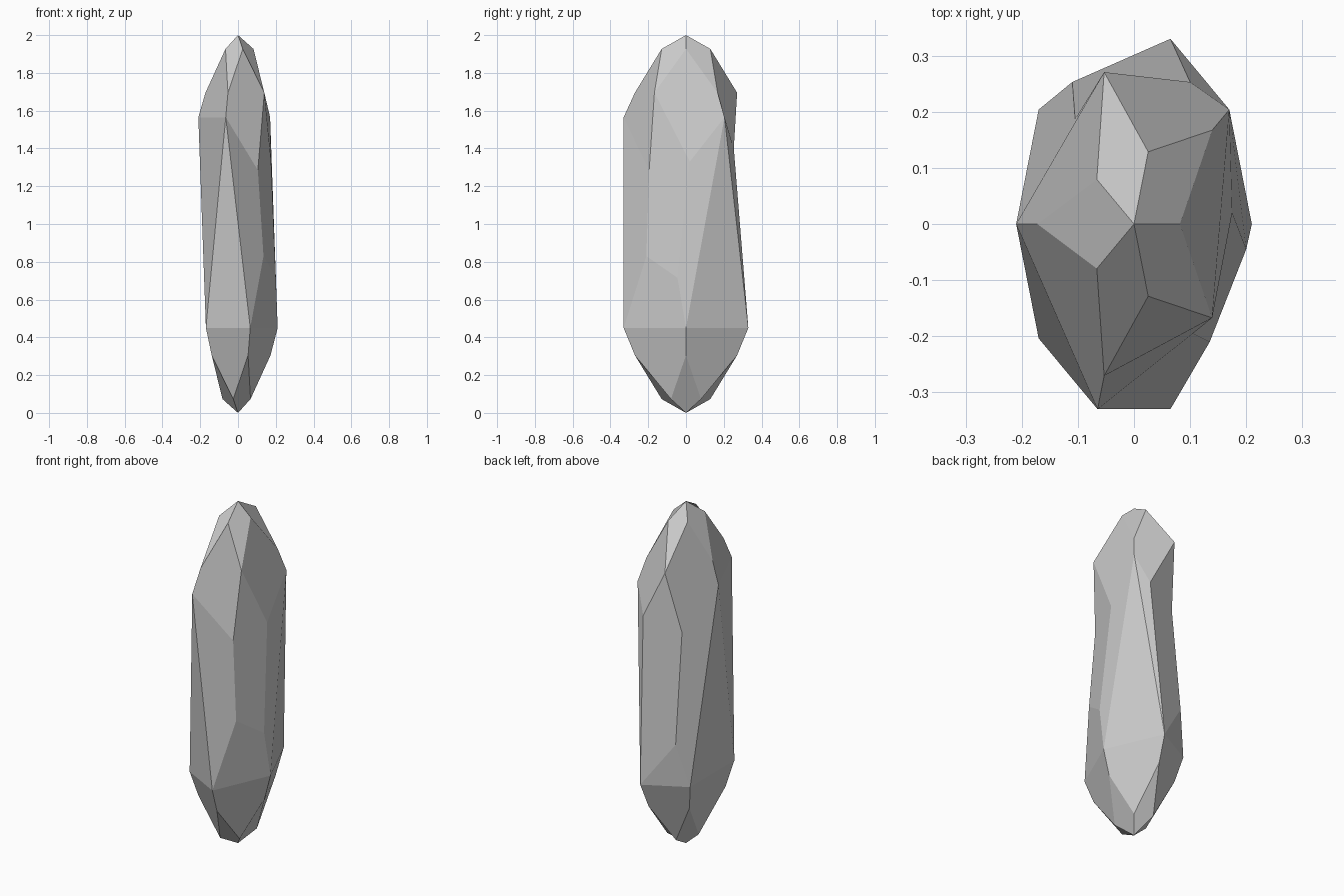
import bpy, bmesh
from math import cos, sin, radians

if "Cube" in bpy.data.objects:
    bpy.data.objects.remove(bpy.data.objects["Cube"])

RX, RY = 0.21, 0.347          # elliptical cross-section radii
bm = bmesh.new()
V = {}


def add(name, x, y, z):
    V[name] = bm.verts.new((x, y, z))


def face(*names):
    bm.faces.new([V[n] for n in names])


# Five-sided rings of both pointed ends: letter, radius factor, distance from tip
add("top", 0, 0, 2)
add("bottom", 0, 0, 0)
for letter, r, d in (("A", 0.39, 0.073), ("B", 0.82, 0.305), ("C", 1.0, 0.435)):
    for k in range(5):
        up = 72 * k + (0 if letter == "A" else 36)
        low = (up + 36) % 360
        if letter != "C" or up not in (108, 324):      # two chipped corners
            add(f"{letter}{up}", r * RX * cos(radians(up)), r * RY * sin(radians(up)), 2 - d)
        add(f"{letter.lower()}{low}", r * RX * cos(radians(low)), r * RY * sin(radians(low)),
            d if letter != "C" else 0.45)

# Points around the chipped corners (P: front right, Q: back left)
add("P1", 0.20, -0.045, 0.715)
add("P2", 0.135, -0.21, 0.83)
add("P3", 0.105, -0.195, 1.285)
add("P4", 0.175, 0.02, 1.33)
add("Q1", 0.10, 0.253, 1.40)
add("Q2", -0.105, 0.187, 1.33)
add("Q3", -0.11, 0.253, 0.70)

# Tip facets: kites around each tip, then pentagons down to the body
chip = {(0, -1): "P4", (72, 1): "Q1", (144, -1): "Q2", (288, 1): "P3"}
for k in range(5):
    a = 72 * k
    nxt, hi, lo = (a + 72) % 360, (a + 36) % 360, (a - 36) % 360
    face("top", f"A{a}", f"B{hi}", f"A{nxt}")
    face(f"A{a}", f"B{lo}", chip.get((a, -1), f"C{lo}"), chip.get((a, 1), f"C{hi}"), f"B{hi}")
    face("bottom", f"a{hi}", f"b{a}", f"a{lo}")
    face(f"a{hi}", f"b{nxt}", f"c{nxt}", f"c{a}", f"b{a}")

# Body facets
for f in ("C180 C252 c216", "C252 c216 c288", "C180 c144 c216", "C36 c0 c72",
          "C36 P4 P1 c0", "P1 P2 c288 c0", "C252 c288 P2 P3", "B324 P3 P2 P1 P4",
          "C36 c72 Q1", "B108 Q1 c72 Q3 Q2", "c72 c144 Q3", "C180 Q2 Q3 c144"):
    face(*f.split())

bmesh.ops.recalc_face_normals(bm, faces=bm.faces)
mesh = bpy.data.meshes.new("crystal")
bm.to_mesh(mesh)
bm.free()
bpy.context.collection.objects.link(bpy.data.objects.new("crystal", mesh))
